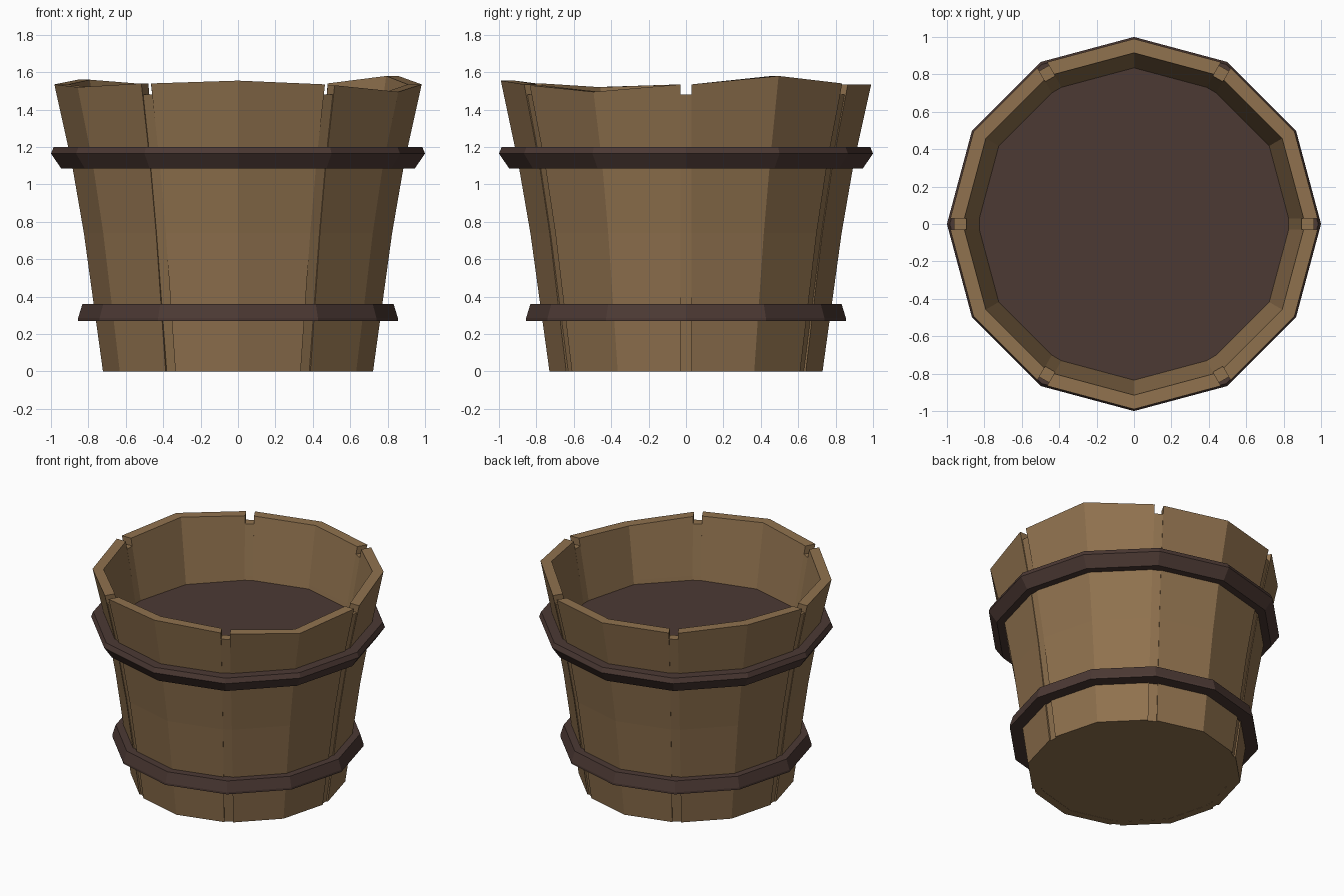
import bpy
import bmesh
from math import cos, sin, pi
from mathutils import Vector

cube = bpy.data.objects.get("Cube")
if cube:
    bpy.data.objects.remove(cube, do_unlink=True)


def make_material(name, colour):
    mat = bpy.data.materials.new(name)
    mat.use_nodes = True
    mat.diffuse_color = (*colour, 1)
    mat.node_tree.nodes["Principled BSDF"].inputs["Base Color"].default_value = (*colour, 1)
    return mat


wood = make_material("oak_wood", (0.279, 0.168, 0.077))
dark = make_material("dark_brown", (0.072, 0.041, 0.034))

STEP = pi / 6          # twelve sides, two per stave
HALF_GAP = 0.03
# Wall profile: height, outer radius, inner radius
WALL = [(0, 0.73, 0.67), (0.74, 0.832, 0.775), (1.12, 0.898, 0.84), (1.54, 0.99, 0.915)]


def direction(angle):
    return Vector((cos(angle), sin(angle), 0))


def wall_radii(z):
    """Outer and inner radius of the wall at a height."""
    for (z0, o0, i0), (z1, o1, i1) in zip(WALL, WALL[1:]):
        if z <= z1 or z1 == WALL[-1][0]:
            t = (z - z0) / (z1 - z0)
            return o0 + (o1 - o0) * t, i0 + (i1 - i0) * t


def loft(name, loops, mat, closed=False):
    """Skin matching loops of points, capping the ends or joining them."""
    bm = bmesh.new()
    rows = [[bm.verts.new(p) for p in loop] for loop in loops]
    n = len(rows[0])
    pairs = list(zip(rows, rows[1:]))
    if closed:
        pairs.append((rows[-1], rows[0]))
    else:
        bm.faces.new(rows[0])
        bm.faces.new(rows[-1])
    for a, b in pairs:
        for i in range(n):
            j = (i + 1) % n
            bm.faces.new((a[i], a[j], b[j], b[i]))
    bmesh.ops.recalc_face_normals(bm, faces=bm.faces)
    mesh = bpy.data.meshes.new(name)
    bm.to_mesh(mesh)
    bm.free()
    mesh.materials.append(mat)
    obj = bpy.data.objects.new(name, mesh)
    bpy.context.collection.objects.link(obj)
    return obj


def polygon(radius, z):
    return [direction(i * STEP) * radius + Vector((0, 0, z)) for i in range(12)]


# Staves: each bends once in the middle and has its own uneven top
TOPS = [(1.535, 1.58, 1.54), (1.535, 1.535, 1.535), (1.535, 1.56, 1.535),
        (1.535, 1.52, 1.54), (1.54, 1.555, 1.535), (1.53, 1.495, 1.535)]


def stave_arc(start, radius, heights):
    left, mid, right = (direction(start + k * STEP) * radius for k in range(3))
    t = 2 * HALF_GAP / radius
    points = [left.lerp(mid, t), mid, right.lerp(mid, t)]
    return [p + Vector((0, 0, z)) for p, z in zip(points, heights)]


for k, tops in enumerate(TOPS):
    start = 2 * k * STEP
    loops = []
    for z, outer, inner in WALL[:-1]:
        loops.append(stave_arc(start, outer, [z] * 3) + stave_arc(start, inner, [z] * 3)[::-1])
    outer, inner = WALL[-1][1:]
    loops.append(stave_arc(start, outer, tops) + stave_arc(start, inner, tops)[::-1])
    loft(f"stave_{k + 1}", loops, wood)

# Recessed strips closing the gaps between staves
for k in range(6):
    out = direction(2 * k * STEP)
    side = Vector((-out.y, out.x, 0)) * HALF_GAP
    loops = []
    for z, recess in ((0, 0.02), (0.74, 0.013), (1.12, 0.013), (1.48, 0.015)):
        outer, inner = wall_radii(z)
        a, b = out * (outer - recess), out * (inner - 0.008)
        loops.append([p + Vector((0, 0, z)) for p in (a - side, a + side, b + side, b - side)])
    loft(f"gap_strip_{k + 1}", loops, wood)

# Base board and raised inner floor
loft("base_board", [polygon(0.7, 0.001), polygon(0.7, 0.04)], wood)
loft("inner_floor", [polygon(0.85, 1.05), polygon(0.85, 1.09)], dark)

# Hoops: radius and height around each cross-section
HOOPS = {
    "upper_hoop": [(0.9, 1.2), (0.985, 1.2), (1.0, 1.165), (0.945, 1.085), (0.88, 1.085)],
    "lower_hoop": [(0.765, 0.36), (0.832, 0.36), (0.855, 0.285), (0.855, 0.27), (0.75, 0.27)],
}
for name, section in HOOPS.items():
    loft(name, [polygon(r, z) for r, z in section], dark, closed=True)
